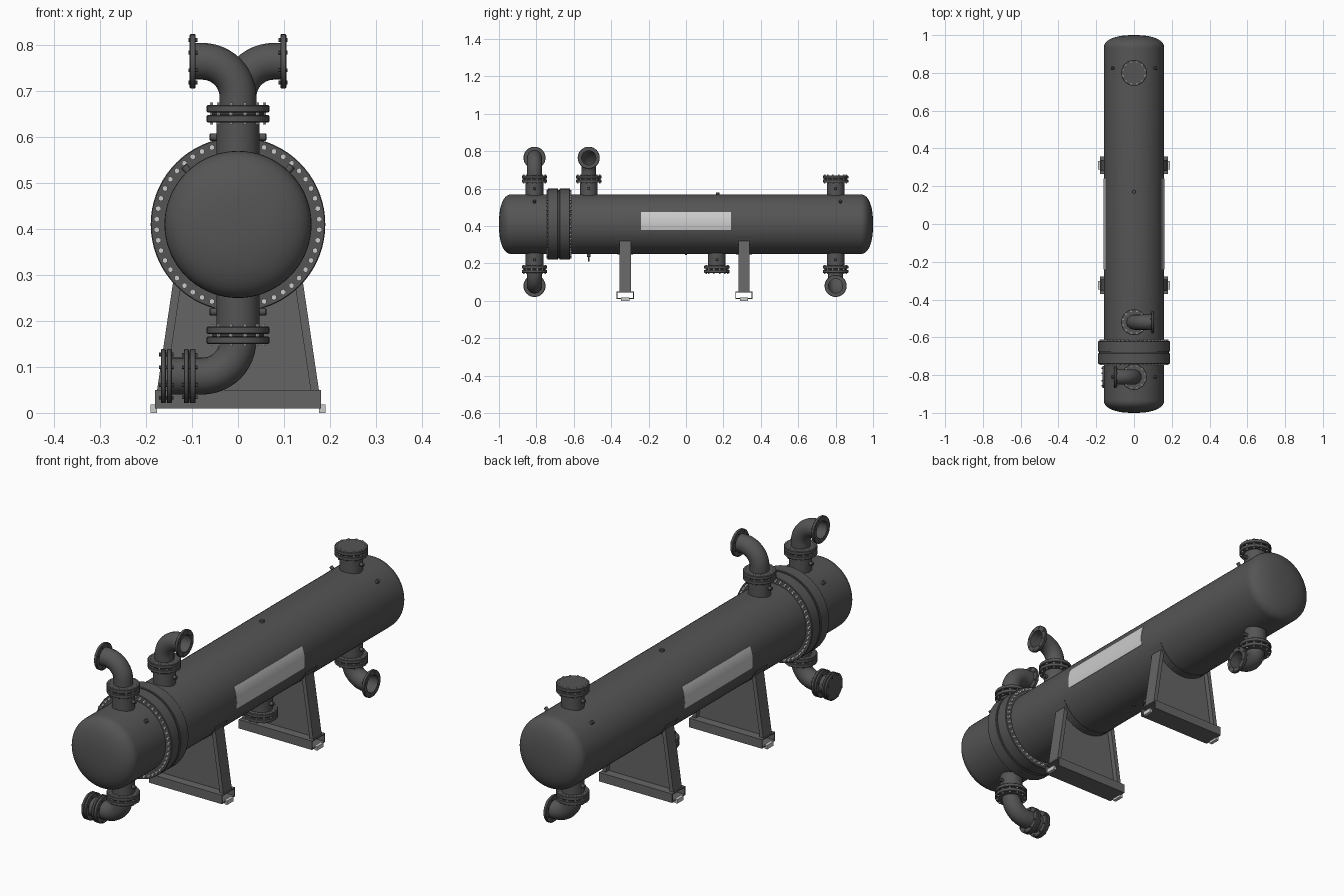
import bpy, bmesh, math
from mathutils import Vector, Matrix

if "Cube" in bpy.data.objects:
    bpy.data.objects.remove(bpy.data.objects["Cube"])

AXIS_Z, R = 0.41, 0.16


def material(name, v):
    m = bpy.data.materials.new(name)
    m.use_nodes = True
    m.diffuse_color = (v, v, v, 1)
    m.node_tree.nodes["Principled BSDF"].inputs["Base Color"].default_value = (v, v, v, 1)
    return m


GREY = material("dark grey paint", 0.09)
SADDLE = material("saddle grey", 0.13)
LIGHT = material("light steel", 0.6)


def finish(bm, name, mat, smooth=True):
    bmesh.ops.recalc_face_normals(bm, faces=bm.faces)
    me = bpy.data.meshes.new(name)
    bm.to_mesh(me)
    bm.free()
    ob = bpy.data.objects.new(name, me)
    bpy.context.collection.objects.link(ob)
    me.materials.append(mat)
    if smooth:
        bpy.ops.object.select_all(action='DESELECT')
        ob.select_set(True)
        bpy.context.view_layer.objects.active = ob
        bpy.ops.object.shade_smooth_by_angle(angle=math.radians(35))
    return ob


def place(origin, direction):
    return Matrix.Translation(origin) @ Vector(direction).to_track_quat('Z', 'Y').to_matrix().to_4x4()


def lathe(name, profile, origin, direction, mat=GREY, sides=40):
    """Revolve (radius, height) points round the direction through origin."""
    bm = bmesh.new()
    vs = [bm.verts.new((r, 0, h)) for r, h in profile]
    es = [bm.edges.new(p) for p in zip(vs, vs[1:])]
    bmesh.ops.spin(bm, geom=vs + es, cent=(0, 0, 0), axis=(0, 0, 1), angle=math.tau, steps=sides)
    bmesh.ops.remove_doubles(bm, verts=bm.verts, dist=1e-5)
    bm.transform(place(origin, direction))
    return finish(bm, name, mat)


def disc(r, a, b, bore=0.0):
    c = 0.002
    return [(bore, a), (r - c, a), (r, a + c), (r, b - c), (r - c, b), (bore, b)]


def bolt_ring(name, origin, direction, ring, count, r, a, b, mat=LIGHT):
    bm = bmesh.new()
    for i in range(count):
        t = math.tau * (i + 0.5) / count
        at = Matrix.Translation((ring * math.cos(t), ring * math.sin(t), (a + b) / 2))
        bmesh.ops.create_cone(bm, cap_ends=True, segments=6, radius1=r, radius2=r, depth=b - a, matrix=at)
    bm.transform(place(origin, direction))
    return finish(bm, name, mat, False)


def box(name, size, centre, mat):
    bm = bmesh.new()
    bmesh.ops.create_cube(bm, size=1, matrix=Matrix.Translation(centre) @ Matrix.Diagonal((*size, 1)))
    return finish(bm, name, mat, False)


def prism(name, outline, y0, y1, mat):
    """Extrude an x-z outline along y."""
    bm = bmesh.new()
    f = bm.faces.new([bm.verts.new((x, y0, z)) for x, z in outline])
    new = bmesh.ops.extrude_face_region(bm, geom=[f])["geom"]
    bmesh.ops.translate(bm, verts=[v for v in new if isinstance(v, bmesh.types.BMVert)], vec=(0, y1 - y0, 0))
    return finish(bm, name, mat, False)


def shell_patch(name, t0, t1, y0, y1, r, mat, thick=0.004, steps=16):
    """Curved plate lying on the shell between two angles."""
    ts = [t0 + (t1 - t0) * i / steps for i in range(steps + 1)]
    arc = lambda rad, seq: [(rad * math.cos(t), AXIS_Z + rad * math.sin(t)) for t in seq]
    return prism(name, arc(r, ts) + arc(r - thick, ts[::-1]), y0, y1, mat)


def pipe(name, points, r):
    cu = bpy.data.curves.new(name, 'CURVE')
    cu.dimensions = '3D'
    cu.bevel_depth, cu.bevel_resolution = r, 8
    s = cu.splines.new('POLY')
    s.points.add(len(points) - 1)
    for p, q in zip(s.points, points):
        p.co = (*q, 1)
    s.use_smooth = True
    ob = bpy.data.objects.new(name, cu)
    bpy.context.collection.objects.link(ob)
    cu.materials.append(GREY)
    bpy.ops.object.select_all(action='DESELECT')
    ob.select_set(True)
    bpy.context.view_layer.objects.active = ob
    bpy.ops.object.convert(target='MESH')


# Shell with domed heads
head = [(R * math.sin(t) ** 0.85, 1 - 0.07 * (1 - math.cos(t) ** 0.85))
        for t in [math.pi / 2 * i / 14 for i in range(14)]] + [(R, 0.93)]
lathe("shell", head + [(r, -h) for r, h in reversed(head)], (0, 0, AXIS_Z), (0, 1, 0), sides=72)

# Main bolted girth flange
for name, a, b in (("front_girth_flange", -0.74, -0.684), ("rear_girth_flange", -0.676, -0.62)):
    lathe(name, disc(0.19, a, b), (0, 0, AXIS_Z), (0, 1, 0), sides=72)
lathe("girth_gasket", disc(0.184, -0.686, -0.674), (0, 0, AXIS_Z), (0, 1, 0), sides=72)
bolt_ring("girth_bolts", (0, 0, AXIS_Z), (0, 1, 0), 0.177, 48, 0.0065, -0.747, -0.611)


def nozzle(name, y, up, blind):
    """Neck and paired flange; the height is measured from the shell axis."""
    o, d = (0, y, AXIS_Z), (0, 0, up)
    lathe(name + "_neck", [(0.047, 0.13), (0.047, 0.225)], o, d)
    lathe(name + "_neck_flange", disc(0.068, 0.222, 0.238), o, d)
    lathe(name + "_gasket", disc(0.06, 0.237, 0.245), o, d)
    lathe(name + "_outer_flange", disc(0.068, 0.244, 0.26, 0 if blind else 0.037), o, d)
    bolt_ring(name + "_bolts", o, d, 0.06, 12, 0.004, 0.217, 0.265)
    for s in (-1, 1):
        lathe(name + "_tapping", disc(0.008, 0, 0.062), (0, y, AXIS_Z + up * 0.19), (s, 0, 0), sides=12)


def elbow(name, y, up, side, spool=False):
    """Bend turning from the nozzle towards +x or -x, with an open end flange."""
    bend, z = 0.078, AXIS_Z + up * (0.355 if up > 0 else 0.33)
    arc = [math.pi / 2 * i / 12 for i in range(13)]
    pts = [(0, y, AXIS_Z + up * 0.24)]
    pts += [(side * bend * (1 - math.cos(t)), y, z - up * bend * (1 - math.sin(t))) for t in arc]
    pts.append((side * 0.1, y, z))
    pipe(name + "_bend", pts, 0.04)
    o, d = (0, y, z), (side, 0, 0)
    lathe(name + "_end_flange", disc(0.059, 0.092, 0.105, 0.038), o, d)
    lathe(name + "_bore", [(0.038, 0.105), (0.038, 0.07)], o, d)
    if spool:
        lathe(name + "_mating_flange", disc(0.059, 0.107, 0.118), o, d)
        lathe(name + "_spool", [(0.04, 0.1), (0.04, 0.15)], o, d)
        lathe(name + "_spool_flange", disc(0.059, 0.144, 0.155), o, d)
        lathe(name + "_blind_flange", disc(0.059, 0.157, 0.168), o, d)
        bolt_ring(name + "_spool_bolts", o, d, 0.051, 8, 0.004, 0.14, 0.172, GREY)
    bolt_ring(name + "_end_bolts", o, d, 0.05, 8, 0.004, 0.088, 0.122 if spool else 0.108, GREY)


# Nozzles: name, y, up or down, elbow direction (0 is blind), spool
for name, y, up, side, spool in (
        ("front_top", -0.81, 1, -1, False), ("second_top", -0.52, 1, 1, False),
        ("rear_top", 0.8, 1, 0, False), ("front_bottom", -0.81, -1, -1, True),
        ("middle_bottom", 0.165, -1, 0, False), ("rear_bottom", 0.8, -1, 1, False)):
    nozzle(name + "_nozzle", y, up, side == 0)
    if side:
        elbow(name + "_elbow", y, up, side, spool)

# Small couplings, vent and drains on the shell
for y in (-0.81, 0.825):
    for s in (-1, 1):
        lathe("shoulder_coupling", disc(0.008, 0.14, 0.174), (0, y, AXIS_Z), (s * 0.68, 0, 0.73), sides=12)
lathe("vent_coupling", disc(0.01, 0.14, 0.17), (0, 0.17, AXIS_Z), (0, 0, 1), sides=12)
lathe("drain_coupling", disc(0.01, 0.14, 0.175), (0, -0.52, AXIS_Z), (0, 0, -1), sides=12)
lathe("drain_pipe", disc(0.004, 0.17, 0.2), (0, -0.52, AXIS_Z), (0, 0, -1), sides=12)
lathe("centre_drain", disc(0.006, 0.14, 0.165), (0, 0, AXIS_Z), (0, 0, -1), sides=12)

# Side panels
for name, mid in (("left_panel", 0), ("right_panel", math.pi)):
    s = 1 if mid == 0 else -1
    shell_patch(name, mid - s * 0.19, mid + s * 0.415, -0.24, 0.24, R + 0.002, LIGHT)

# Saddles: web, sloped side plates, hollow base beam, end lugs
for name, y in (("front_saddle", -0.325), ("rear_saddle", 0.31)):
    shell_patch(name + "_wear_plate", math.radians(204), math.radians(336), y - 0.042, y + 0.042, R + 0.002, GREY)
    prism(name + "_web", [(-0.17, 0.05), (0.17, 0.05), (0.13, 0.32), (-0.13, 0.32)], y - 0.008, y + 0.008, SADDLE)
    for s in (-1, 1):
        prism(name + "_side_plate", [(s * 0.158, 0.05), (s * 0.176, 0.05), (s * 0.136, 0.32), (s * 0.118, 0.32)],
              y - 0.03, y + 0.03, SADDLE)
        box(name + "_beam_wall", (0.362, 0.005, 0.04), (0, y + s * 0.044, 0.03), SADDLE)
        box(name + "_end_lug", (0.014, 0.045, 0.018), (s * 0.183, y, 0.009), LIGHT)
    for z in (0.0125, 0.0475):
        box(name + "_beam_plate", (0.362, 0.09, 0.005), (0, y, z), SADDLE)
